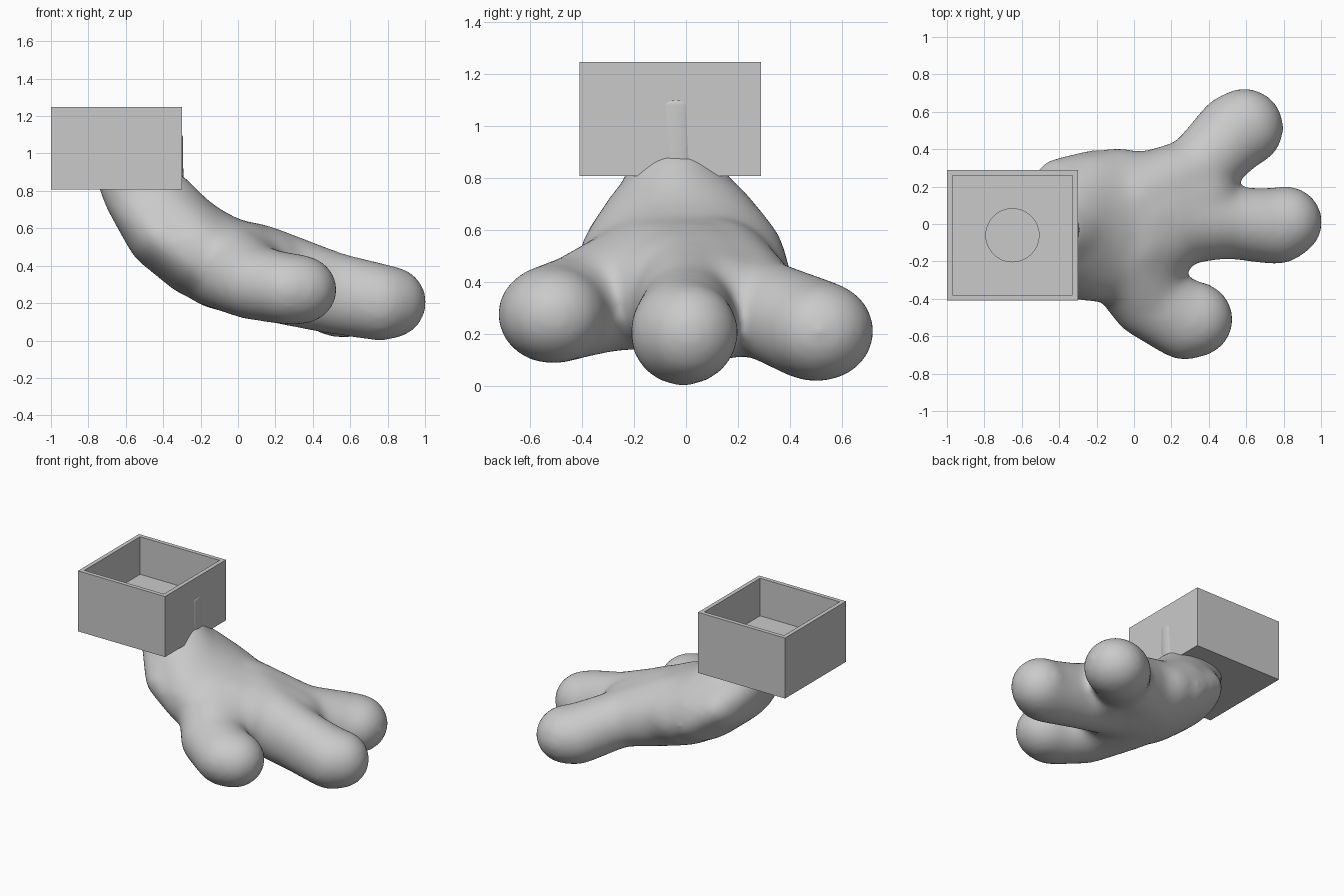
import bpy, bmesh, math
from mathutils import Matrix, Vector

if "Cube" in bpy.data.objects:
    bpy.data.objects.remove(bpy.data.objects["Cube"])

grey = bpy.data.materials.new("plain grey")
grey.diffuse_color = (0.59, 0.59, 0.59, 1)
grey.use_nodes = True
grey.node_tree.nodes["Principled BSDF"].inputs["Base Color"].default_value = grey.diffuse_color


def to_object(name, bm):
    mesh = bpy.data.meshes.new(name)
    bm.to_mesh(mesh)
    bm.free()
    mesh.materials.append(grey)
    obj = bpy.data.objects.new(name, mesh)
    bpy.context.collection.objects.link(obj)
    return obj


def add_hull(bm, stations):
    """Rounded limb segments: convex hulls between successive ellipsoids."""
    for pair in zip(stations, stations[1:]):
        part = bmesh.new()
        for centre, radii in pair:
            place = Matrix.Translation(Vector(centre)) @ Matrix.Diagonal((*radii, 1))
            bmesh.ops.create_uvsphere(part, u_segments=32, v_segments=20,
                                      radius=1, matrix=place)
        hull = bmesh.ops.convex_hull(part, input=part.verts[:])
        junk = {g for g in hull["geom_interior"] + hull["geom_unused"]
                if isinstance(g, bmesh.types.BMVert)}
        bmesh.ops.delete(part, geom=list(junk), context="VERTS")
        temp = bpy.data.meshes.new("limb_temp")
        part.to_mesh(temp)
        part.free()
        bm.from_mesh(temp)
        bpy.data.meshes.remove(temp)


def ball(x, y, z, r, ry=None, rz=None):
    return ((x, y, z), (r, ry or r, rz or r))


# Foot: sloping leg, heel, broad palm, three splayed toes and the webs between them
foot_bm = bmesh.new()
leg = [ball(-0.52, -0.04, 0.86, 0.24, 0.17, 0.12),
       ball(-0.45, -0.035, 0.75, 0.27, 0.22, 0.12),
       ball(-0.37, -0.025, 0.62, 0.235, 0.305),
       ball(-0.24, -0.015, 0.51, 0.24, 0.395),
       ball(-0.09, -0.01, 0.415, 0.25, 0.42),
       ball(0.15, 0.03, 0.355, 0.25, 0.34)]
heel = [ball(-0.48, -0.04, 0.74, 0.235, 0.21, 0.12),
        ball(-0.415, -0.02, 0.56, 0.18, 0.375),
        ball(-0.22, -0.01, 0.44, 0.21, 0.41)]
middle_toe = [ball(0.15, 0.02, 0.355, 0.25), ball(0.5, 0.005, 0.255, 0.22, 0.19),
              ball(0.76, -0.012, 0.204, 0.207), ball(0.815, 0.01, 0.204, 0.195)]
back_toe = [ball(0.0, 0.12, 0.40, 0.245), ball(0.33, 0.275, 0.305, 0.19),
            ball(0.54, 0.49, 0.215, 0.213, 0.213, 0.2),
            ball(0.59, 0.515, 0.21, 0.213, 0.213, 0.195)]
front_toe = [ball(-0.08, -0.14, 0.41, 0.245), ball(0.08, -0.40, 0.31, 0.215, 0.215, 0.2),
             ball(0.27, -0.515, 0.275, 0.21, 0.215, 0.192),
             ball(0.32, -0.51, 0.272, 0.213, 0.207, 0.19)]
back_web = [ball(0.08, 0.05, 0.38, 0.25), ball(0.35, 0.145, 0.305, 0.205)]
front_web = [ball(0.0, -0.1, 0.39, 0.25), ball(0.06, -0.25, 0.345, 0.21)]
for limb in (leg, heel, middle_toe, back_toe, front_toe, back_web, front_web):
    add_hull(foot_bm, limb)
# Flat upper end of the leg, hidden in the thick box floor
for v in foot_bm.verts:
    v.co.z = min(v.co.z, 0.9)
foot = to_object("foot", foot_bm)
remesh = foot.modifiers.new("blend", "REMESH")
remesh.mode = "VOXEL"
remesh.voxel_size = 0.02
remesh.use_smooth_shade = True
soften = foot.modifiers.new("soften", "SMOOTH")
soften.factor = 0.5
soften.iterations = 36

# Small ridge where the leg just breaks through the box wall
ridge_bm = bmesh.new()
add_hull(ridge_bm, [ball(-0.31, -0.03, 0.83, 0.018, 0.05, 0.03),
                    ball(-0.31, -0.04, 1.08, 0.016, 0.05, 0.025)])
for f in ridge_bm.faces:
    f.smooth = True
to_object("leg_ridge", ridge_bm)

# Open box on top of the leg, with a recessed floor
CX, CY, FLOOR = -0.65, -0.06, 0.975
box_bm = bmesh.new()
bmesh.ops.create_cube(box_bm, size=1, matrix=Matrix.Translation((CX, CY, 1.028))
                      @ Matrix.Diagonal((0.7, 0.7, 0.44, 1)))
top = max(box_bm.faces, key=lambda f: f.calc_center_median().z)
bmesh.ops.inset_region(box_bm, faces=[top], thickness=0.03, use_even_offset=True)
floor = bmesh.ops.extrude_face_region(box_bm, geom=[top])
bmesh.ops.delete(box_bm, geom=[top], context="FACES_ONLY")
for g in floor["geom"]:
    if isinstance(g, bmesh.types.BMVert):
        g.co.z = FLOOR
bmesh.ops.recalc_face_normals(box_bm, faces=box_bm.faces[:])
box = to_object("box", box_bm)

# Shallow round socket in the box floor
socket_bm = bmesh.new()
bmesh.ops.create_cone(socket_bm, cap_ends=True, segments=48, radius1=0.142,
                      radius2=0.142, depth=0.12,
                      matrix=Matrix.Translation((CX, CY, FLOOR)))
socket = to_object("socket_cutter", socket_bm)
socket.hide_render = True
socket.hide_viewport = True
cut = box.modifiers.new("socket", "BOOLEAN")
cut.operation = "DIFFERENCE"
cut.solver = "EXACT"
cut.object = socket
